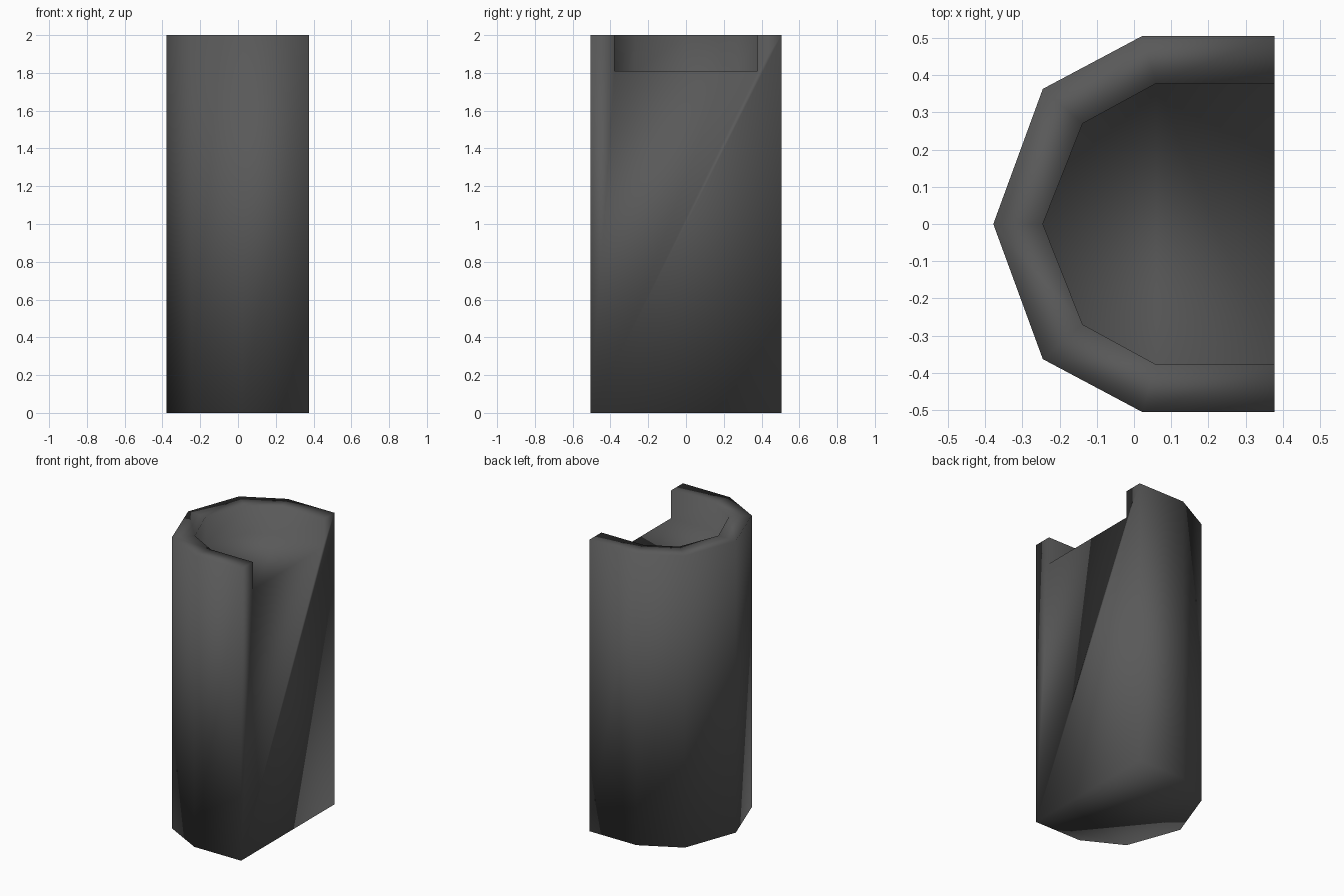
import bpy
import bmesh

cube = bpy.data.objects.get("Cube")
if cube:
    bpy.data.objects.remove(cube, do_unlink=True)

HEIGHT, FLOOR = 2.0, 1.81

# Half outlines from the flat end round to the tip
outer_half = [(0.377, 0.505), (0.022, 0.505), (-0.245, 0.363)]
inner_half = [(0.377, 0.378), (0.06, 0.378), (-0.138, 0.27)]


def mirrored_path(half, tip_x):
    """Open U-shaped path, mirrored across y."""
    return half + [(tip_x, 0)] + [(x, -y) for x, y in reversed(half)]


outer = mirrored_path(outer_half, -0.378)
inner = mirrored_path(inner_half, -0.245)

bm = bmesh.new()


def add_row(path, z):
    return [bm.verts.new((x, y, z)) for x, y in path]


# Outer wall, rim and recess wall are bridged between successive rows
rows = [add_row(outer, 0), add_row(outer, HEIGHT),
        add_row(inner, HEIGHT), add_row(inner, FLOOR)]
for low, high in zip(rows, rows[1:]):
    for i in range(len(low) - 1):
        bm.faces.new((low[i], low[i + 1], high[i + 1], high[i]))

# Underside, recessed floor and the notched flat end
bm.faces.new(rows[0])
bm.faces.new(rows[-1])
bm.faces.new([r[0] for r in rows] + [r[-1] for r in reversed(rows)])
bmesh.ops.recalc_face_normals(bm, faces=bm.faces[:])
for face in bm.faces:
    face.smooth = True

mesh = bpy.data.meshes.new("recessed_post")
bm.to_mesh(mesh)
bm.free()
post = bpy.data.objects.new("recessed_post", mesh)
bpy.context.collection.objects.link(post)

# Single dark grey colour
grey = bpy.data.materials.new("dark_grey")
grey.use_nodes = True
colour = (0.1, 0.1, 0.1, 1)
grey.diffuse_color = colour
grey.node_tree.nodes["Principled BSDF"].inputs["Base Color"].default_value = colour
mesh.materials.append(grey)
